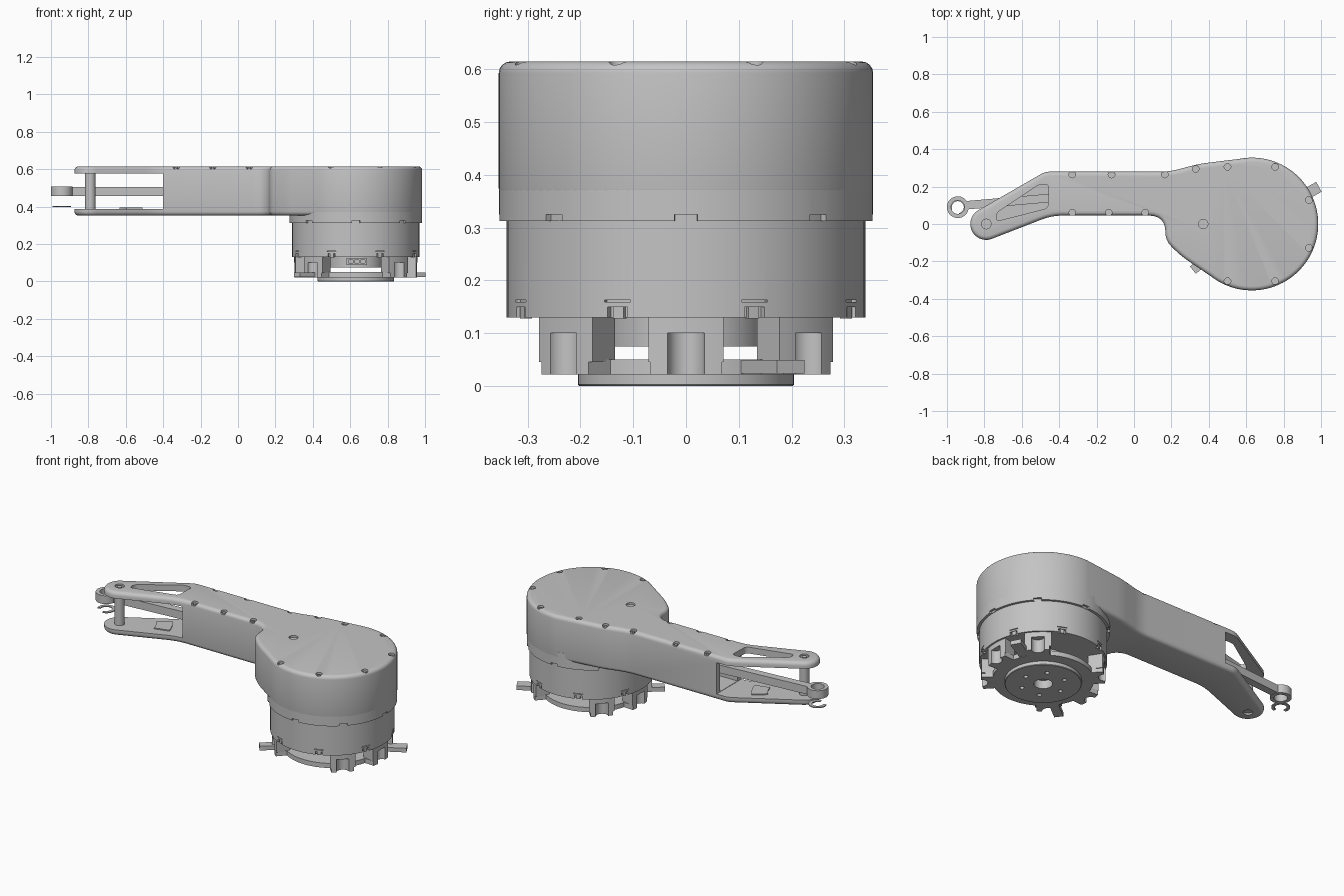
import bpy, bmesh
from math import cos, sin, radians
from mathutils import Vector

if "Cube" in bpy.data.objects:
    bpy.data.objects.remove(bpy.data.objects["Cube"], do_unlink=True)

grey = bpy.data.materials.new("housing grey")
grey.use_nodes = True
grey.diffuse_color = (0.55, 0.55, 0.55, 1)
grey.node_tree.nodes["Principled BSDF"].inputs["Base Color"].default_value = (0.55, 0.55, 0.55, 1)

HX = 0.63                      # axis of the round head
LUGS = (0, 45, 135, 180, 225, 315)


def arc(cx, cy, r, a0, a1, n=24):
    """Points along an arc, both ends included."""
    angles = [radians(a0 + (a1 - a0) * i / n) for i in range(n + 1)]
    return [(cx + r * cos(a), cy + r * sin(a)) for a in angles]


def circle(cx, cy, r, n=48):
    return arc(cx, cy, r, 0, 360, n)[:-1]


def sector(r0, r1, mid, half, n=10, cx=HX, cy=0):
    """Block of a ring around the head axis."""
    return arc(cx, cy, r1, mid - half, mid + half, n) + arc(cx, cy, r0, mid + half, mid - half, n)


def corner(a, b, c, r, n=6):
    """Rounded corner at b between a and c, as a curve with cut-back r."""
    a, b, c = Vector(a), Vector(b), Vector(c)
    p, q = b + (a - b).normalized() * r, b + (c - b).normalized() * r
    return [tuple(p.lerp(b, t).lerp(b.lerp(q, t), t)) for t in [i / n for i in range(n + 1)]]


def rounded(pts, r):
    out = []
    for i, p in enumerate(pts):
        out += corner(pts[i - 1], p, pts[(i + 1) % len(pts)], r)
    return out


def bar(p, q, w):
    """Rectangle of width w from p to q."""
    p, q = Vector(p), Vector(q)
    s = (q - p).normalized().orthogonal() * w / 2
    return [tuple(v) for v in (p + s, q + s, q - s, p - s)]


def polar(r, a):
    return (HX + r * cos(radians(a)), r * sin(radians(a)))


def inset(pts, d):
    """Move a clockwise outline inwards by d."""
    out = []
    for i, p in enumerate(pts):
        p = Vector(p)
        e0 = (p - Vector(pts[i - 1])).normalized()
        e1 = (Vector(pts[(i + 1) % len(pts)]) - p).normalized()
        t = (e0 + e1).normalized()
        out.append((p.x + t.y * d, p.y - t.x * d))
    return out


def loft(name, rings):
    """Object from matching outlines stacked upwards, each (outline, height)."""
    bm = bmesh.new()
    skin(bm, rings)
    return finish(name, bm)


def skin(bm, rings):
    loops = [[bm.verts.new((x, y, z)) for x, y in pts] for pts, z in rings]
    bm.faces.new(loops[0][::-1])
    bm.faces.new(loops[-1])
    n = len(loops[0])
    for lo, hi in zip(loops, loops[1:]):
        for i in range(n):
            j = (i + 1) % n
            bm.faces.new((lo[i], lo[j], hi[j], hi[i]))


def finish(name, bm):
    bmesh.ops.recalc_face_normals(bm, faces=bm.faces[:])
    me = bpy.data.meshes.new(name)
    bm.to_mesh(me)
    bm.free()
    me.materials.append(grey)
    ob = bpy.data.objects.new(name, me)
    bpy.context.collection.objects.link(ob)
    return ob


def solid(name, prisms):
    """Object of upright prisms, each (outline, bottom, top)."""
    bm = bmesh.new()
    for pts, z0, z1 in prisms:
        skin(bm, [(pts, z0), (pts, z1)])
    return finish(name, bm)


def cut(ob, prisms):
    """Subtract prisms from an object."""
    tool = solid("cutter", prisms)
    mod = ob.modifiers.new("cut", 'BOOLEAN')
    mod.operation, mod.solver, mod.object = 'DIFFERENCE', 'EXACT', tool
    bpy.context.view_layer.objects.active = ob
    bpy.ops.object.modifier_apply(modifier=mod.name)
    bpy.data.objects.remove(tool, do_unlink=True)


# Housing: round head, straight arm and angled fork in one clockwise outline
outline = arc(HX, 0, 0.355, 92, -128, 60)
neck = [outline[-1], (0.25, -0.17), (0.17, -0.09), (0.165, 0.045), (-0.44, 0.045), (-0.754, -0.077)]
for i, r in enumerate((0.05, 0.04, 0.085, 0.06)):
    outline += corner(*neck[i:i + 3], r)
outline += arc(-0.79, 0, 0.085, -65, -240, 20)
shoulder = [outline[-1], (-0.475, 0.28), (0.19, 0.28), (0.35, 0.322), outline[0]]
for i, r in enumerate((0.03, 0.05, 0.04)):
    outline += corner(*shoulder[i:i + 3], r)
R = 0.022
steps = [radians(a) for a in (0, 22.5, 45, 67.5, 90)]
rings = [(inset(outline, R * (1 - sin(a))), 0.352 + R * (1 - cos(a))) for a in steps]
rings += [(inset(outline, R * (1 - cos(a))), 0.615 - R * (1 - sin(a))) for a in steps]
housing = loft("arm_housing", rings)

# Fork opening, hollow arm and window in the upper fork plate
cut(housing, [([(-1.1, -0.3), (-0.4, -0.3), (-0.4, 0.4), (-1.1, 0.4)], 0.388, 0.577)])
cut(housing, [([(-0.5, 0.08), (0.05, 0.08), (0.05, 0.245), (-0.5, 0.245)], 0.39, 0.575)])
window = [(-0.735, 0.015), (-0.46, 0.085), (-0.455, 0.21), (-0.51, 0.21), (-0.735, 0.06)]
cut(housing, [(rounded(window, 0.02), 0.5, 0.7)])

# Screw pockets around the top edge, pivot pockets and centre dimple
screws = [(-0.33, 0.265), (-0.12, 0.265), (0.165, 0.265), (0.33, 0.295),
          (-0.33, 0.06), (-0.135, 0.06), (0.06, 0.06)]
for s in (1, -1):
    screws += [(0.755, 0.306 * s), (0.5, 0.306 * s), (0.935, 0.128 * s)]
cut(housing, [(circle(x, y, 0.018, 20), 0.6, 0.7) for x, y in screws]
    + [(circle(-0.79, 0, 0.026, 24), 0.605, 0.7), (circle(0.37, 0, 0.025, 24), 0.603, 0.7)])
cut(housing, [(circle(-0.79, 0, 0.026, 24), 0.3, 0.362)])
solid("top_screws", [(circle(x, y, 0.009, 12), 0.59, 0.608) for x, y in screws])
solid("pivot_screw", [(circle(-0.79, 0, 0.014, 12), 0.59, 0.612)])

# Skirt of the head with notches in its lower rim
skirt = solid("head_skirt", [(circle(HX, 0, 0.3545, 96), 0.313, 0.4)])
cut(skirt, [(sector(0.342, 0.4, a, 3.5), 0.3, 0.325) for a in range(0, 360, 45)])

# Motor drum with clip pockets and slots
drum = solid("motor_drum", [(circle(HX, 0, 0.34, 96), 0.13, 0.33)])
clips = [22.5 + 45 * i for i in range(8)]
cut(drum, [(sector(0.325, 0.4, a, 3.5), 0.1, 0.15) for a in clips]
    + [(sector(0.33, 0.4, a, 4.5), 0.159, 0.163) for a in clips])
solid("drum_clips", [(sector(0.32, 0.336, a, 1.8), 0.128, 0.152) for a in clips])
solid("motor_underside", [(circle(HX, 0, 0.15), 0.075, 0.14)])

# Cable connector under the front of the drum
plug = solid("connector", [([(0.58, -0.24), (0.69, -0.24), (0.69, -0.1), (0.58, -0.1)], 0.088, 0.124)])
cut(plug, [([(x, -0.3), (x + 0.025, -0.3), (x + 0.025, -0.22), (x, -0.22)], 0.098, 0.114)
           for x in (0.59, 0.6225, 0.655)])

# Mounting plate with lugs, screw pockets and tabs
pockets = [(circle(*polar(0.33, a), 0.035, 32), 0, 0.1) for a in LUGS]
edge = []
for d in range(0, 360, 2):
    near = min(abs((d - a + 180) % 360 - 180) for a in LUGS) < 13
    edge.append(polar(0.33 if near else 0.27, d))
plate = solid("mounting_plate", [(edge, 0.022, 0.05)])
lugs = solid("plate_lugs", [(sector(0.25, 0.33, a, 12.5), 0.045, 0.132) for a in LUGS])
cut(plate, pockets)
cut(lugs, pockets)
cut(plate, [(circle(HX, 0, 0.05, 32), 0, 0.1)])
solid("plate_tabs", [(bar(polar(0.25, a), polar(r, a), w), 0.024, 0.049)
                     for a, r, w in ((29, 0.41, 0.06), (218, 0.4, 0.05))])

# Output flange with centre bore and bolt circle
flange = loft("output_flange", [(circle(HX, 0, 0.202, 64), 0), (circle(HX, 0, 0.205, 64), 0.003),
                                (circle(HX, 0, 0.205, 64), 0.025)])
cut(flange, [(circle(HX, 0, 0.05, 32), -0.1, 0.1)]
    + [(circle(*polar(0.12, a), 0.012, 16), -0.1, 0.015) for a in range(0, 360, 60)])

# Fork pivot pin, link rod with eye, and retaining clip
solid("pivot_pin", [(circle(-0.79, 0, 0.028, 32), 0.38, 0.585)])
solid("fork_pad", [(sector(0.2, 0.29, 27, 12, 10, -0.79, 0), 0.386, 0.394)])
rod = solid("link_rod", [(bar((-0.9, 0.1), (-0.15, 0.165), 0.045), 0.458, 0.506)])
eye = solid("link_eye", [(circle(-0.942, 0.09, 0.058), 0.457, 0.507)])
for part in (rod, eye):
    cut(part, [(circle(-0.942, 0.09, 0.036, 32), 0.4, 0.6)])
solid("retaining_clip", [(sector(0.032, 0.05, 60, 140, 32, -0.942, 0.09), 0.398, 0.404)])

# Smooth shading with sharp edges kept
bpy.ops.object.select_all(action='DESELECT')
for ob in bpy.context.collection.objects:
    if ob.type == 'MESH' and grey.name in ob.data.materials:
        ob.select_set(True)
        bpy.context.view_layer.objects.active = ob
bpy.ops.object.shade_smooth_by_angle(angle=radians(30))
